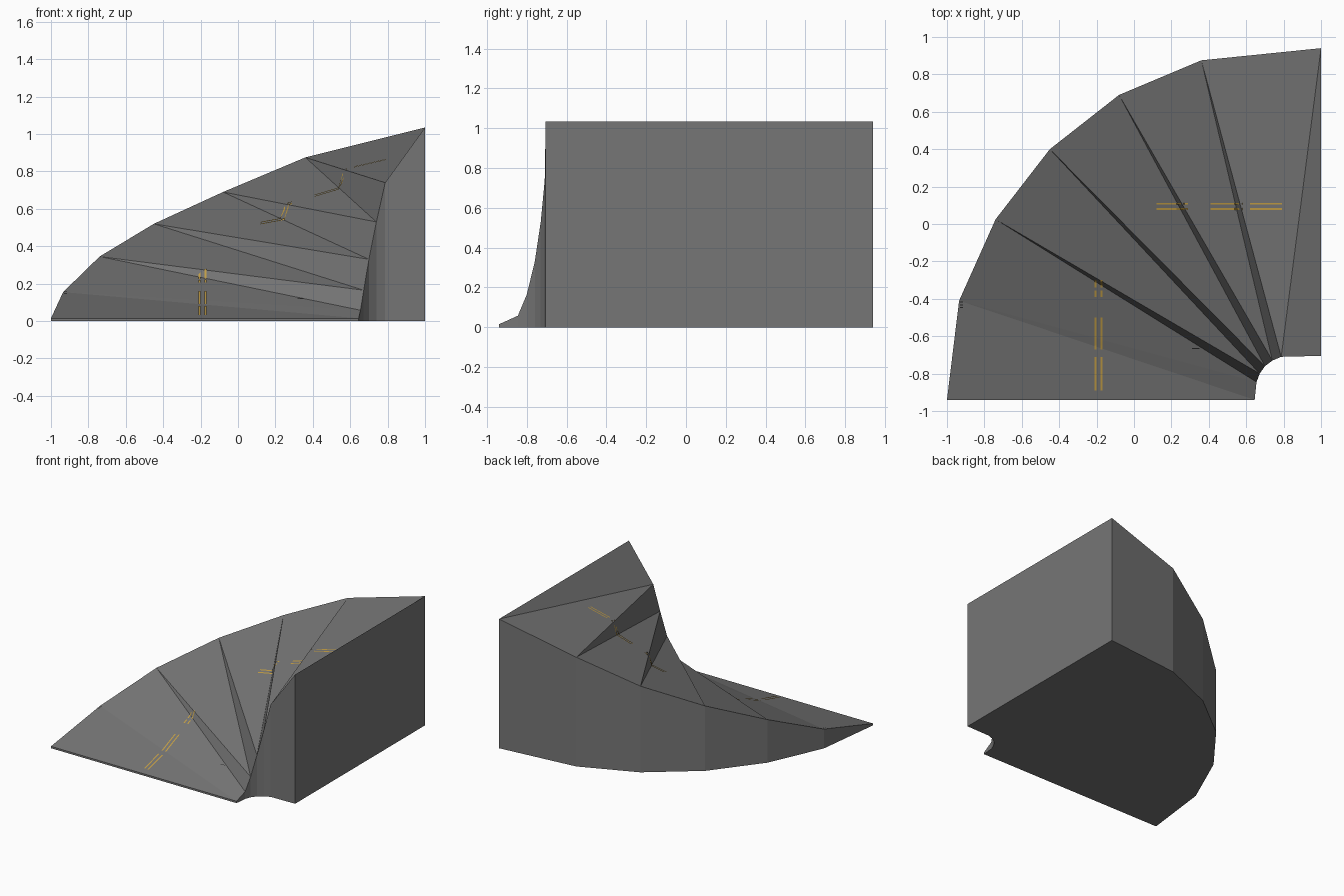
import bpy, bmesh
from mathutils import Vector
from mathutils.bvhtree import BVHTree

if "Cube" in bpy.data.objects:
    bpy.data.objects.remove(bpy.data.objects["Cube"])


def material(name, rgb):
    m = bpy.data.materials.new(name)
    m.diffuse_color = (*rgb, 1)
    m.use_nodes = True
    m.node_tree.nodes["Principled BSDF"].inputs["Base Color"].default_value = m.diffuse_color
    return m


def finish(bm, name, mat):
    me = bpy.data.meshes.new(name)
    bm.to_mesh(me)
    me.materials.append(mat)
    ob = bpy.data.objects.new(name, me)
    bpy.context.collection.objects.link(ob)
    return ob


asphalt = material("asphalt grey", (0.18, 0.18, 0.18))
gold = material("line yellow", (0.56, 0.35, 0.06))
black = material("mark black", (0.02, 0.02, 0.02))

# Outer and inner rims of the climbing bend
outer = [(-1, -.94, .015), (-.935, -.41, .155), (-.74, .025, .345), (-.45, .40, .52),
         (-.08, .69, .69), (.36, .875, .875), (1, .94, 1.035)]
inner = [(.645, -.94, .015), (.655, -.845, .058), (.672, -.80, .165), (.70, -.76, .33),
         (.74, -.73, .53), (.787, -.71, .74), (1, -.705, 1.035)]

# Solid ramp: triangulated road surface, vertical sides, flat base
bm = bmesh.new()
ot, it = ([bm.verts.new(p) for p in rim] for rim in (outer, inner))
ob_, ib = ([bm.verts.new((p[0], p[1], 0)) for p in rim] for rim in (outer, inner))
for k in range(6):
    bm.faces.new((ot[k], it[k], ot[k + 1]))
    bm.faces.new((it[k], it[k + 1], ot[k + 1]))
    bm.faces.new((ot[k], ot[k + 1], ob_[k + 1], ob_[k]))
    bm.faces.new((it[k + 1], it[k], ib[k], ib[k + 1]))
for k in (0, 6):
    bm.faces.new((ot[k], it[k], ib[k], ob_[k]))
bm.faces.new(ob_ + ib[::-1])
bmesh.ops.recalc_face_normals(bm, faces=bm.faces)
tree = BVHTree.FromBMesh(bm)
finish(bm, "curved_ramp", asphalt)
bm.free()


def surface(x, y):
    hit = tree.ray_cast(Vector((x, y, 3)), Vector((0, 0, -1)))[0]
    return (x, y, (hit.z if hit else 0) + .004)


def plates(name, rects, mat, steps=8):
    """Thin painted strips draped over the road; each rect is x0, x1, y0, y1."""
    bm = bmesh.new()
    for x0, x1, y0, y1 in rects:
        along_x = x1 - x0 > y1 - y0
        prev = None
        for i in range(steps + 1):
            t = i / steps
            if along_x:
                x = x0 + (x1 - x0) * t
                pair = [bm.verts.new(surface(x, y)) for y in (y1, y0)]
            else:
                y = y0 + (y1 - y0) * t
                pair = [bm.verts.new(surface(x, y)) for x in (x0, x1)]
            if prev:
                bm.faces.new((prev[0], prev[1], pair[1], pair[0]))
            prev = pair
    bmesh.ops.recalc_face_normals(bm, faces=bm.faces)
    for f in bm.faces:
        f.normal_update()
        if f.normal.z < 0:
            f.normal_flip()
    finish(bm, name, mat)
    bm.free()


# Double centre line dashes
lower = [(x, x + .01, y0, y1) for x in (-.21, -.178)
         for y0, y1 in ((-.89, -.71), (-.67, -.50), (-.39, -.355), (-.34, -.30))]
upper = [(x0, x1, y, y + .01) for y in (.075, .103)
         for x0, x1 in ((.12, .29), (.41, .58), (.62, .79))]
plates("lower_centre_dashes", lower, gold)
plates("upper_centre_dashes", upper, gold)

# Small dark marks by the rim and near the inner bend
plates("dark_marks", [(-.93, -.915, y, y + .005) for y in (-.45, -.435, -.42)]
       + [(.31, .35, -.668, -.664)], black, 2)
